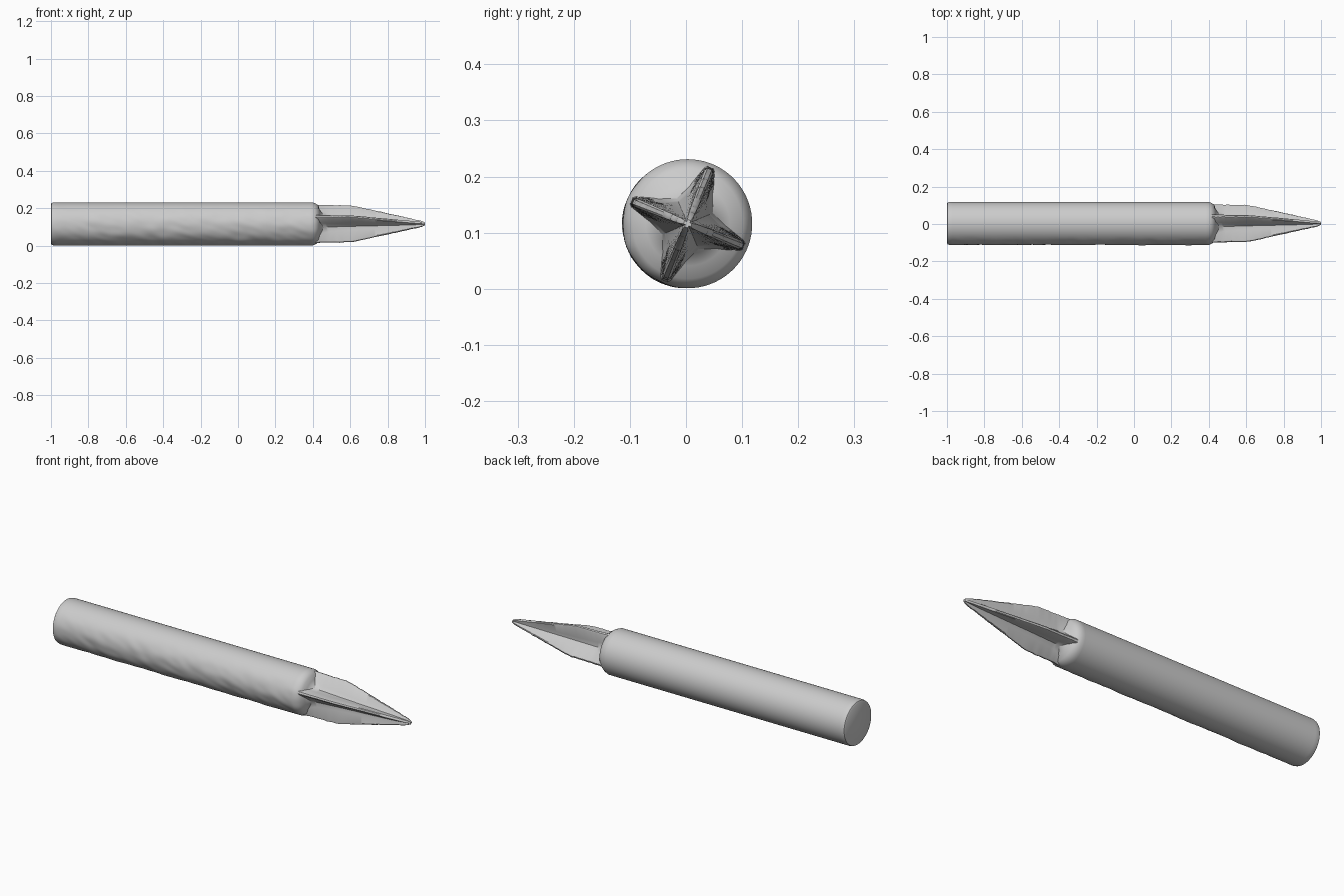
import bpy, bmesh, math
from mathutils import Vector, noise

if "Cube" in bpy.data.objects:
    bpy.data.objects.remove(bpy.data.objects["Cube"])

CY, CZ = 0.003, 0.116          # axis of the bit
steel = bpy.data.materials.new("plain grey")
steel.diffuse_color = (0.6, 0.6, 0.6, 1)
steel.use_nodes = True
steel.node_tree.nodes["Principled BSDF"].inputs["Base Color"].default_value = steel.diffuse_color


def loft(name, rings, angle):
    """Skin a list of equal-length rings and cap both ends."""
    bm = bmesh.new()
    loops = [[bm.verts.new(p) for p in ring] for ring in rings]
    n = len(loops[0])
    for a, b in zip(loops, loops[1:]):
        for i in range(n):
            j = (i + 1) % n
            bm.faces.new((a[i], a[j], b[j], b[i]))
    bm.faces.new(loops[0])
    bm.faces.new(loops[-1])
    bmesh.ops.recalc_face_normals(bm, faces=bm.faces)
    me = bpy.data.meshes.new(name)
    bm.to_mesh(me)
    bm.free()
    me.materials.append(steel)
    ob = bpy.data.objects.new(name, me)
    bpy.context.collection.objects.link(ob)
    bpy.ops.object.select_all(action='DESELECT')
    ob.select_set(True)
    bpy.context.view_layer.objects.active = ob
    bpy.ops.object.shade_smooth_by_angle(angle=math.radians(angle))
    return ob


def interp(x, keys):
    """Linear interpolation of the values in (x, values...) rows."""
    for a, b in zip(keys, keys[1:]):
        if x <= b[0]:
            t = (x - a[0]) / (b[0] - a[0])
            return [p + (q - p) * t for p, q in zip(a[1:], b[1:])]
    return keys[-1][1:]


# Round shank with softened ends; the front is slightly worn and lumpy
profile = [(-1, 0.106), (-0.996, 0.112), (-0.985, 0.115)]
profile += [(-0.985 + 1.385 * i / 90, 0.115) for i in range(1, 91)]
profile += [(0.415, 0.109), (0.43, 0.098), (0.437, 0.075), (0.455, 0.05), (0.5, 0.03)]
SEG = 72
rings = []
for x, r in profile:
    ring = []
    for i in range(SEG):
        a = math.tau * i / SEG
        c, s = math.cos(a), math.sin(a)
        wear = max(0, -c * 0.9 - s * 0.3 - 0.3) if -0.98 < x < 0.42 else 0
        rr = r + 0.006 * wear * noise.noise(Vector((x * 14, c * 3, s * 3 + x * 9)))
        ring.append((x, CY + rr * c, CZ + rr * s))
    rings.append(ring)
loft("shank", rings, 40)

# Cross-shaped tip: x, fin radius, core radius, half thickness at edge and root
tip_keys = [(0.38, 0.112, 0.080, 0.012, 0.024),
            (0.43, 0.108, 0.066, 0.010, 0.022),
            (0.48, 0.106, 0.050, 0.009, 0.019),
            (0.60, 0.105, 0.040, 0.008, 0.017),
            (0.64, 0.097, 0.037, 0.008, 0.016),
            (0.76, 0.069, 0.029, 0.007, 0.013),
            (0.90, 0.036, 0.019, 0.006, 0.009),
            (0.985, 0.015, 0.010, 0.005, 0.006),
            (1.00, 0.007, 0.005, 0.003, 0.003)]
TILT = math.radians(68)
rings = []
for k in range(63):
    x = 0.38 + 0.62 * k / 62
    fin, core, edge, root = interp(x, tip_keys)
    ring = []
    for q in range(4):
        a = TILT + q * math.pi / 2
        f = fin + (0.0025 * noise.noise(Vector((x * 45, q * 7.3, 0))) if x < 0.98 else 0)
        out, side = Vector((math.cos(a), math.sin(a))), Vector((-math.sin(a), math.cos(a)))
        mid = (out + side).normalized()
        pts = [out * (core * 1.05) - side * root,
               out * (f * 0.95) - side * edge,
               out * f - side * edge * 0.5,
               out * f + side * edge * 0.5,
               out * (f * 0.95) + side * edge,
               out * (core * 1.05) + side * root,
               mid * (core * 0.85)]
        ring += [(x, CY + p.x, CZ + p.y) for p in pts]
    rings.append(ring)
loft("cross_tip", rings, 35)
